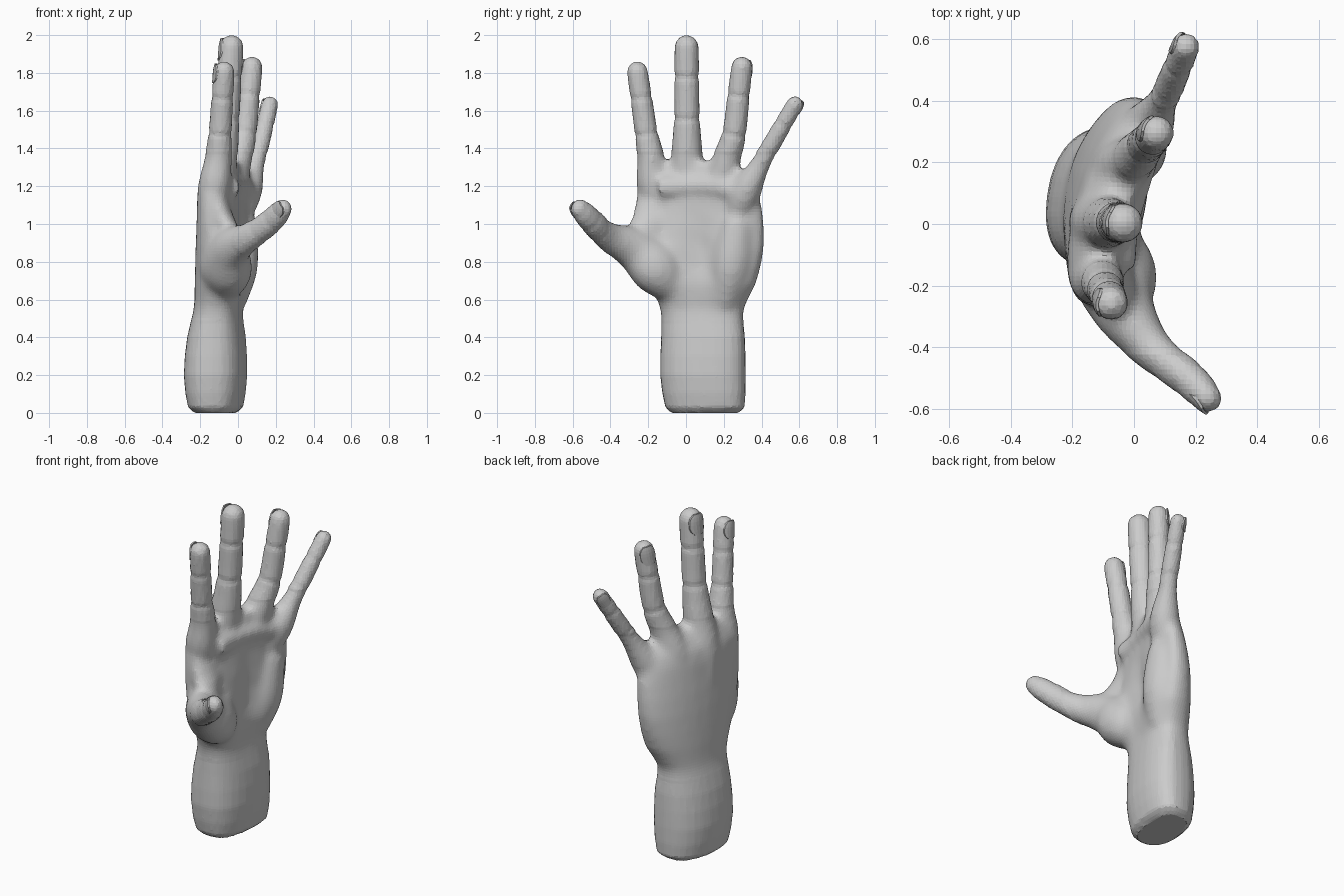
import bpy, bmesh, math
from mathutils import Vector

if "Cube" in bpy.data.objects:
    bpy.data.objects.remove(bpy.data.objects["Cube"])

def material(name, value):
    m = bpy.data.materials.new(name)
    m.diffuse_color = (value, value, value, 1)
    m.use_nodes = True
    m.node_tree.nodes["Principled BSDF"].inputs["Base Color"].default_value = m.diffuse_color
    return m

SKIN = material("skin grey", 0.6)
NAIL = material("nail grey", 0.5)

def loft(name, rings, mat=SKIN):
    """Skin a list of closed rings and cap both ends."""
    bm = bmesh.new()
    rows = [[bm.verts.new(p) for p in r] for r in rings]
    n = len(rows[0])
    for a, b in zip(rows, rows[1:]):
        for i in range(n):
            bm.faces.new((a[i], a[(i + 1) % n], b[(i + 1) % n], b[i]))
    bm.faces.new(rows[0][::-1])
    bm.faces.new(rows[-1])
    bmesh.ops.recalc_face_normals(bm, faces=bm.faces)
    me = bpy.data.meshes.new(name)
    bm.to_mesh(me)
    bm.free()
    me.materials.append(mat)
    ob = bpy.data.objects.new(name, me)
    bpy.context.collection.objects.link(ob)
    return ob

def spline(pts, t):
    """Catmull-Rom through tuples, t counted in control points."""
    i = max(0, min(int(t), len(pts) - 2))
    f = t - i
    p = [pts[max(0, min(len(pts) - 1, i + k))] for k in (-1, 0, 1, 2)]
    return [0.5 * (2 * b + (c - a) * f + (2 * a - 5 * b + 4 * c - d) * f * f
                   + (3 * b - a - 3 * c + d) * f ** 3) for a, b, c, d in zip(*p)]

def lerp(a, b, f):
    return [u + (v - u) * f for u, v in zip(a, b)]

# Forearm and palm profile: z, centre y, half width, centre x, half depth, slope
PROFILE = [
    (0, .10, .18, -.12, .11, .02),
    (.03, .10, .21, -.12, .14, .03),
    (.20, .09, .227, -.12, .163, .03),
    (.40, .09, .222, -.115, .15, .03),
    (.55, .085, .22, -.106, .125, .025),
    (.68, .09, .28, -.085, .138, .04),
    (.88, .08, .335, -.085, .125, .06),
    (1.08, .07, .335, -.087, .106, .08),
    (1.22, .055, .30, -.085, .095, .085),
    (1.33, .03, .23, -.07, .05, .075),
]

def palm_ring(s, n=28):
    z, yc, w, xc, th, slope = s
    crease = .05 * math.exp(-((z - .8) / .18) ** 2)
    ring = []
    for i in range(n):
        a = 2 * math.pi * i / n
        c, sn = math.cos(a), math.sin(a)
        t = math.copysign(abs(c) ** 0.85, c)
        y = yc + w * t
        x = xc + slope * (t + .35 * t * t) + math.copysign(th * abs(sn) ** 0.8, sn)
        if sn > 0:
            x -= crease * math.exp(-((y - .05) / .06) ** 2)
        ring.append((x, y, z))
    return ring

steps = [0] + [1 + k / 2 for k in range(2 * len(PROFILE) - 3)]
hand = loft("hand", [palm_ring(spline(PROFILE, t)) for t in steps])

def digit(name, pts, dorsal, creases=(), nail_len=0, flat=1.0, n=14):
    """Tapered digit along (x, y, z, radius) points, with a rounded tip and a nail."""
    last = len(pts) - 1
    tip, tip_r = Vector(pts[-1][:3]), pts[-1][3]

    def frame(t):
        v = spline(pts, t)
        q0, q1 = (Vector(spline(pts, max(0, min(last, t + e)))[:3]) for e in (-.05, .05))
        tan = (q1 - q0).normalized()
        d = Vector(dorsal)
        d = (d - tan * d.dot(tan)).normalized()
        return Vector(v[:3]), tan, d, tan.cross(d), v[3]

    # even rings with a tight pinch at each joint
    ts = [last * i / 22 for i in range(23)]
    for c in creases:
        ts = [t for t in ts if abs(t - c) > .12] + [c - .11, c, c + .11]
    stations = []
    for t in sorted(ts):
        p, tan, d, side, r = frame(t)
        if (p - tip).length > tip_r * 1.1:
            stations.append((p, d, side, r * (.9 if t in creases else 1)))
    # rounded tip
    _, tan, d, side, _ = frame(last)
    for k in range(6):
        a = min(k * math.pi / 10, 1.5)
        stations.append((tip - tan * tip_r * (1 - math.sin(a)), d, side, tip_r * math.cos(a)))
    rings = [[p + r * (e * math.cos(a) * flat + s * math.sin(a))
              for a in (2 * math.pi * (i + .5) / n for i in range(n))] for p, e, s, r in stations]

    # nail plate wrapped over the back of the tip
    plate = []
    for j in range(7 if nail_len else 0):
        u = -1 + j / 3
        w = .85 * (1 - abs(u) ** 3 * .5)
        base = tip - tan * (tip_r * .3 + nail_len * .5 * (1 - u))
        r = tip_r * (1.03 - .12 * max(0, u) ** 2) + .003
        top = [base + r * (d * math.cos(a) * flat + side * math.sin(a))
               for a in (w * (k / 3 - 1) for k in range(7))]
        plate.append(top + [q - d * .009 for q in reversed(top)])
    if plate:
        loft(name + "_nail", plate, NAIL)
    return loft(name, rings)

WRIST = (-.15, .06, .5, .06)

def finger(name, knuckle, root, middle, tip, dorsal, nail_len):
    """The hand bone runs from the wrist to the knuckle; the end joint is halfway to the tip."""
    bone = [lerp(knuckle, WRIST, f) for f in (.5, .22)]
    for b, r in zip(bone, (.06, .075)):
        b[0] -= .015
        b[3] = r
    pts = bone + [knuckle, root, middle, lerp(middle, tip, .5), tip]
    return digit(name, pts, dorsal, (4, 5), nail_len)

index = finger("index_finger", (-.125, -.175, 1.2, .088), (-.105, -.185, 1.34, .075),
               (-.095, -.21, 1.48, .062), (-.07, -.265, 1.86, .055), (-1, .05, 0), .10)
middle = finger("middle_finger", (-.115, .005, 1.2, .095), (-.085, .005, 1.36, .085),
                (-.06, .005, 1.56, .069), (-.03, .003, 2.0, .064), (-1, .2, 0), .12)
ring = finger("ring_finger", (-.045, .18, 1.2, .092), (0, .215, 1.34, .077),
              (.035, .255, 1.48, .064), (.08, .302, 1.885, .056), (-1, .5, 0), .11)
little = finger("little_finger", (.045, .315, 1.17, .085), (.085, .385, 1.3, .057),
                (.11, .435, 1.39, .05), (.178, .597, 1.67, .044), (-.8, .6, 0), .08)
thumb = digit("thumb", [(-.1, -.01, .62, .085), (-.07, -.14, .76, .155), (-.04, -.265, .865, .122),
                        (.04, -.385, .92, .085), (.11, -.45, .965, .071), (.18, -.505, 1.02, .068),
                        (.265, -.59, 1.11, .053)], (-.4, -.85, .25), (4, 5), .10, .88)
# Fleshy pads at the heel of the palm and under the fingers
heel = digit("heel_pad", [(-.03, .2, .57, .07), (-.012, .235, .75, .115), (-.002, .26, .92, .11),
                          (.02, .29, 1.12, .07)], (-1, 0, 0))
pads = digit("finger_pads", [(-.06, -.14, 1.19, .07), (-.045, 0, 1.2, .065),
                             (0, .16, 1.2, .065), (.055, .32, 1.16, .065)], (-1, 0, 0))

# Skin web between thumb and index finger
def web_ring(z, y0, x0, th):
    ring = []
    for i in range(10):
        a = 2 * math.pi * i / 10
        t = .5 + .5 * math.cos(a)
        ring.append((x0 + (-.1 - x0) * t + th * math.sin(a), y0 + (-.05 - y0) * t, z))
    return ring

web = loft("thumb_web", [web_ring(.80, -.34, -.04, .07), web_ring(.90, -.345, -.03, .075),
                         web_ring(.98, -.315, -.04, .07), web_ring(1.05, -.285, -.09, .07),
                         web_ring(1.14, -.265, -.12, .06), web_ring(1.2, -.25, -.12, .05)])

# Fuse everything into one skin, then relax the joins around the palm
parts = [index, middle, ring, little, thumb, heel, pads, web]
for p in parts:
    m = hand.modifiers.new("join_" + p.name, 'BOOLEAN')
    m.operation, m.solver, m.object = 'UNION', 'EXACT', p
m = hand.modifiers.new("skin", 'REMESH')
m.mode, m.voxel_size, m.use_smooth_shade = 'VOXEL', .016, False
bpy.context.view_layer.update()
fused = bpy.data.meshes.new_from_object(hand.evaluated_get(bpy.context.evaluated_depsgraph_get()))
hand.modifiers.clear()
hand.data = fused
for p in parts:
    bpy.data.objects.remove(p)
fused.materials.clear()
fused.materials.append(SKIN)
bm = bmesh.new()
bm.from_mesh(fused)
palm = [v for v in bm.verts if .5 < v.co.z < 1.38 and v.co.y > -.42]
for _ in range(9):
    bmesh.ops.smooth_vert(bm, verts=palm, factor=.5, use_axis_x=True, use_axis_y=True, use_axis_z=True)
bm.to_mesh(fused)
bm.free()
